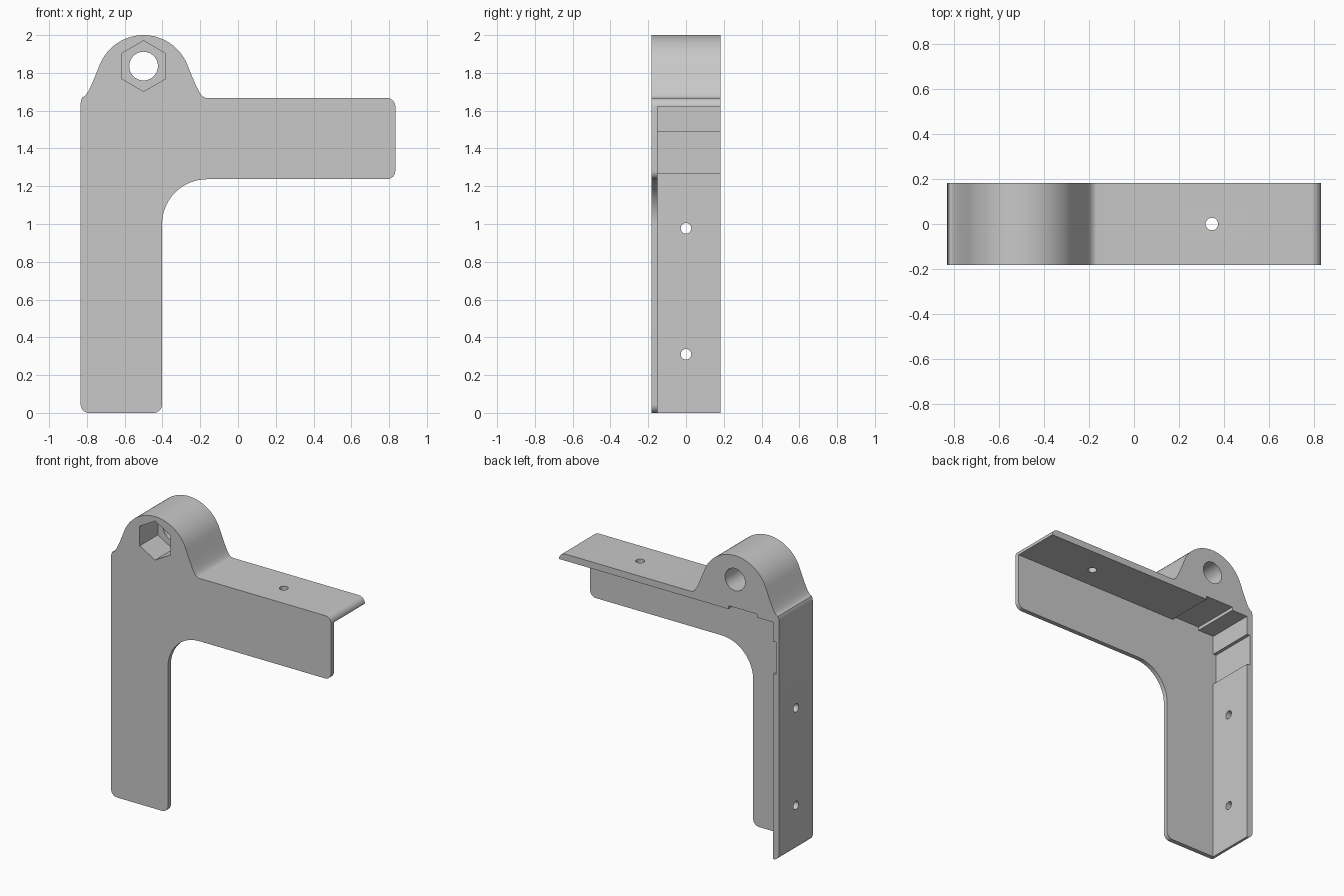
import bpy, bmesh
from math import sin, cos, pi, radians
from mathutils import Vector
from mathutils.geometry import interpolate_bezier

cube = bpy.data.objects.get("Cube")
if cube:
    bpy.data.objects.remove(cube, do_unlink=True)

# Overall dimensions
W, D = 0.833, 0.183            # half width, half depth
PLATE = 0.031                  # front plate thickness
WALL = 0.046                   # side and top wall thickness
TOP = 1.667                    # top of the arm
LEG, ARM = -0.402, 1.237       # inner edges of leg and arm
R = 0.045                      # corner radius
LUG_X, HOLE_Z, LUG_R = -0.5, 1.836, 0.25

grey = bpy.data.materials.new("plain_grey")
grey.use_nodes = True
colour = (0.58, 0.58, 0.58, 1)
grey.diffuse_color = colour
grey.node_tree.nodes["Principled BSDF"].inputs["Base Color"].default_value = colour


def arc(cx, cz, r, start, end, n=8):
    """Points on an arc, angles in degrees."""
    angles = [radians(start + (end - start) * i / n) for i in range(n + 1)]
    return [(cx + r * cos(a), cz + r * sin(a)) for a in angles]


def prism(name, points, axis, start, end):
    """Extrude a 2D outline along one axis."""
    place = {"X": lambda u, v: (start, u, v),
             "Y": lambda u, v: (u, start, v),
             "Z": lambda u, v: (u, v, start)}[axis]
    shift = Vector([(end - start) * (axis == a) for a in "XYZ"])
    bm = bmesh.new()
    face = bm.faces.new([bm.verts.new(place(u, v)) for u, v in points])
    geom = bmesh.ops.extrude_face_region(bm, geom=[face])["geom"]
    bmesh.ops.translate(bm, vec=shift, verts=[g for g in geom if isinstance(g, bmesh.types.BMVert)])
    bmesh.ops.recalc_face_normals(bm, faces=bm.faces)
    mesh = bpy.data.meshes.new(name)
    bm.to_mesh(mesh)
    bm.free()
    mesh.materials.append(grey)
    obj = bpy.data.objects.new(name, mesh)
    bpy.context.collection.objects.link(obj)
    return obj


# Right half of the lug: round crown flowing into a concave foot
crown = arc(0, 2 - LUG_R, LUG_R, 90, 22, 16)
foot = interpolate_bezier(Vector((*crown[-1], 0)), Vector((0.282, 1.72, 0)),
                          Vector((0.30, TOP, 0)), Vector((0.336, TOP, 0)), 14)
half = crown + [(p.x, p.y) for p in foot[1:]]
left_half = [(LUG_X - d, z) for d, z in half if d < 0.316]
right_half = [(LUG_X + d, z) for d, z in half]

# Bracket outline, clockwise from the left edge
outline = [(-W, 1.64), (-W + 0.003, 1.658), (-W + 0.009, 1.671)]
outline += left_half[::-1] + right_half[1:]
outline += arc(W - R, TOP - R, R, 90, 0)
outline += arc(W - R, ARM + R, R, 0, -90)
outline += arc(LEG + 0.238, ARM - 0.238, 0.238, 90, 180, 20)
outline += arc(LEG - R, R, R, 0, -90)
outline += arc(-W + R, R, R, -90, -180)
bracket = prism("corner_bracket", outline, "Y", -D, D)

# Hollow behind the plate, with a shallow relief in each wall near the corner
ix, iz, relief = -W + WALL, TOP - WALL, 0.023
hollow = [(ix, -1), (2, -1), (2, iz),
          (-0.45, iz), (-0.45, iz + relief), (-0.665, iz + relief), (-0.665, iz),
          (ix, iz),
          (ix, 1.49), (ix - relief, 1.49), (ix - relief, 1.27), (ix, 1.27)]
cutters = [prism("hollow_cutter", hollow, "Y", -D + PLATE, 1)]

# Bolt hole, hexagonal nut pocket and screw holes
cutters.append(prism("bolt_hole_cutter", arc(LUG_X, HOLE_Z, 0.076, 0, 360, 40)[:-1], "Y", -1, 1))
cutters.append(prism("nut_pocket_cutter", arc(LUG_X, HOLE_Z, 0.134, 30, 390, 6)[:-1], "Y", -1, -D + 0.195))
for z in (0.31, 0.977):
    cutters.append(prism("side_screw_cutter", arc(0, z, 0.028, 0, 360, 24)[:-1], "X", -1, -0.7))
cutters.append(prism("top_screw_cutter", arc(0.347, 0, 0.028, 0, 360, 24)[:-1], "Z", 1.5, 1.8))

bpy.ops.object.select_all(action="DESELECT")
bpy.context.view_layer.objects.active = bracket
bracket.select_set(True)
for cutter in cutters:
    cutter.hide_render = True
    mod = bracket.modifiers.new(cutter.name, "BOOLEAN")
    mod.operation = "DIFFERENCE"
    mod.solver = "EXACT"
    mod.object = cutter
    bpy.ops.object.modifier_apply(modifier=mod.name)
    bpy.data.objects.remove(cutter, do_unlink=True)

bpy.ops.object.shade_smooth_by_angle(angle=radians(30))
